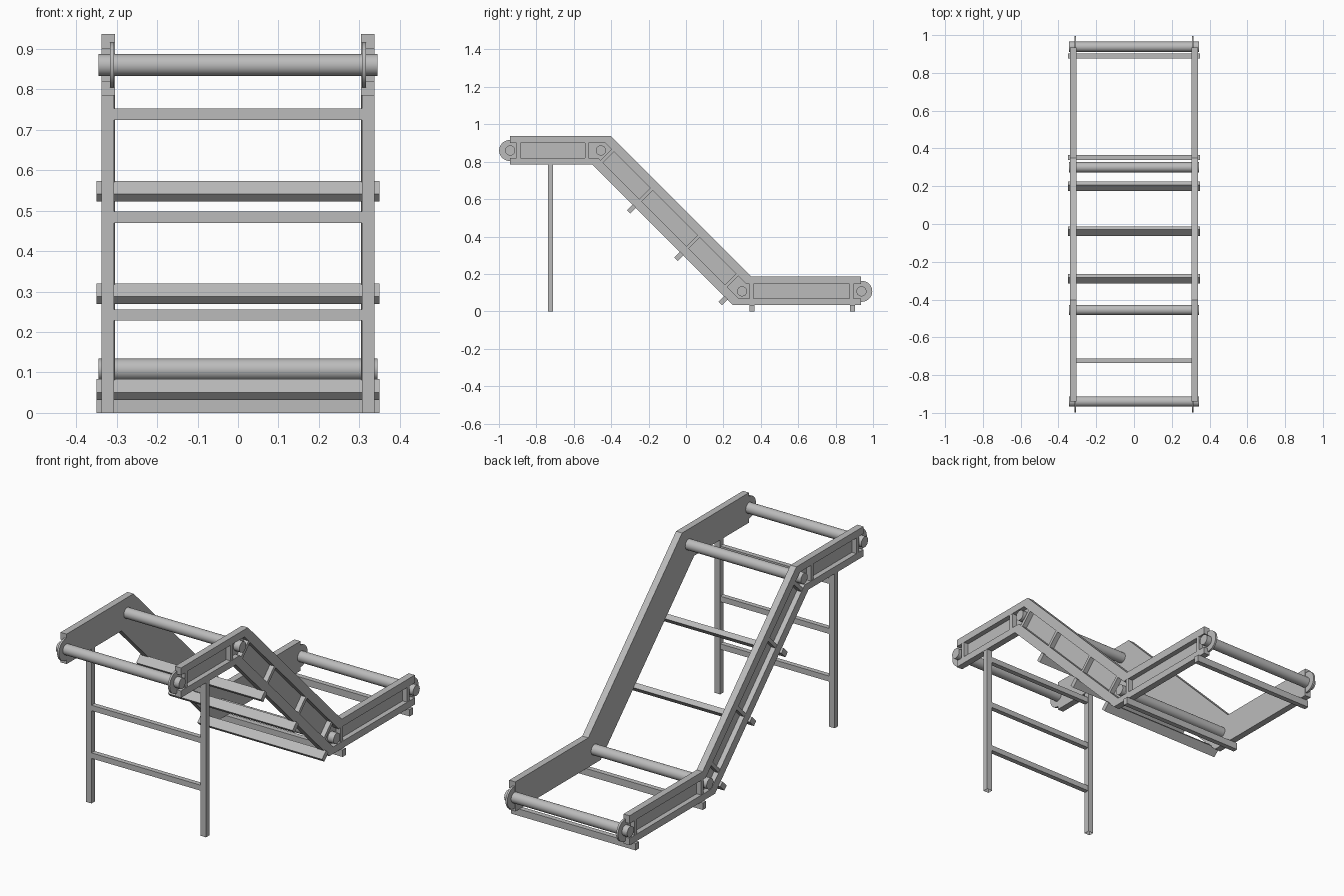
import bpy, bmesh, math

if "Cube" in bpy.data.objects:
    bpy.data.objects.remove(bpy.data.objects["Cube"])

steel = bpy.data.materials.new("light grey steel")
steel.diffuse_color = (0.5, 0.5, 0.5, 1)
steel.use_nodes = True
steel.node_tree.nodes["Principled BSDF"].inputs["Base Color"].default_value = steel.diffuse_color


def finish(name, bm, smooth=False):
    bmesh.ops.recalc_face_normals(bm, faces=bm.faces)
    mesh = bpy.data.meshes.new(name)
    bm.to_mesh(mesh)
    bm.free()
    mesh.materials.append(steel)
    ob = bpy.data.objects.new(name, mesh)
    bpy.context.collection.objects.link(ob)
    if smooth:
        bpy.context.view_layer.objects.active = ob
        ob.select_set(True)
        bpy.ops.object.shade_smooth_by_angle(angle=math.radians(30))
        ob.select_set(False)
    return ob


def prism(name, pts, x0, x1, smooth=False):
    """Extrude a side-view (y, z) outline from x0 to x1."""
    bm = bmesh.new()
    a = [bm.verts.new((x0, y, z)) for y, z in pts]
    b = [bm.verts.new((x1, y, z)) for y, z in pts]
    bm.faces.new(a)
    bm.faces.new(b[::-1])
    n = len(pts)
    for i in range(n):
        j = (i + 1) % n
        bm.faces.new((a[i], a[j], b[j], b[i]))
    return finish(name, bm, smooth)


def rect(y0, y1, z0, z1):
    return [(y0, z0), (y1, z0), (y1, z1), (y0, z1)]


def circle(y, z, r, n=32):
    return [(y + r * math.cos(2 * math.pi * i / n),
             z + r * math.sin(2 * math.pi * i / n)) for i in range(n)]


def slanted(t0, t1, p0, p1):
    """Rectangle along the 45 degree incline: t runs down it, p rises off it."""
    k = math.sqrt(0.5)
    return [(-0.4525 + k * (t + p), 0.8625 + k * (p - t))
            for t, p in ((t0, p0), (t1, p0), (t1, p1), (t0, p1))]


def both_sides(name, pts, x0, x1, smooth=False):
    for side, s in (("right", 1), ("left", -1)):
        prism(f"{name}_{side}", pts, s * x0, s * x1, smooth)


# Side rails: thin web with top and bottom flanges
IN, OUT = 0.304, 0.338
top_out = [(-0.94, 0.937), (-0.403, 0.937), (0.349, 0.185), (0.935, 0.185)]
top_in = [(-0.94, 0.90), (-0.431, 0.90), (0.324, 0.145), (0.935, 0.145)]
bot_in = [(-0.94, 0.82), (-0.469, 0.82), (0.281, 0.07), (0.935, 0.07)]
bot_out = [(-0.94, 0.785), (-0.50, 0.785), (0.25, 0.035), (0.935, 0.035)]
both_sides("rail_web", top_in + bot_in[::-1], IN, 0.312)
both_sides("rail_top_flange", top_out + top_in[::-1], IN, OUT)
both_sides("rail_bottom_flange", bot_in + bot_out[::-1], IN, OUT)

# Ribs dividing the rails into pockets
for i, (y, z0, z1) in enumerate(((-0.895, 0.82, 0.90), (-0.53, 0.82, 0.90),
                                 (0.35, 0.07, 0.145), (0.885, 0.07, 0.145))):
    both_sides(f"flat_rib_{i}", rect(y - 0.01, y + 0.01, z0, z1), IN, OUT - 0.001)
for i, t in enumerate((0.045, 0.338, 0.694, 0.985)):
    both_sides(f"incline_rib_{i}", slanted(t - 0.009, t + 0.009, -0.045, 0.045),
               IN, OUT - 0.001)

# Rounded bearing plates at the rail ends
for name, y, z in (("upper", -0.943, 0.86), ("lower", 0.94, 0.107)):
    both_sides(f"{name}_bearing_plate", circle(y, z, 0.056), 0.306, 0.316, True)

# Rollers
for i, (y, z) in enumerate(((-0.94, 0.86), (-0.455, 0.86),
                            (0.30, 0.107), (0.938, 0.107))):
    prism(f"roller_{i}", circle(y, z, 0.027), -0.345, 0.345, True)

# Cross bars under the incline and under the lower bed
for i, t in enumerate((0.337, 0.695, 1.03)):
    prism(f"incline_cross_bar_{i}", slanted(t - 0.013, t + 0.013, -0.131, -0.085),
          -0.35, 0.35)
for i, y in enumerate((0.352, 0.89)):
    prism(f"floor_bar_{i}", rect(y - 0.013, y + 0.013, 0, 0.035), -0.35, 0.35)

# Hollow legs, open at the floor
for side, s in (("right", 1), ("left", -1)):
    leg = prism(f"leg_{side}", rect(-0.738, -0.711, 0, 0.79), s * 0.306, s * 0.337)
    bm = bmesh.new()
    bm.from_mesh(leg.data)
    bm.faces.ensure_lookup_table()
    foot = min(bm.faces, key=lambda f: f.calc_center_median().z)
    bmesh.ops.inset_individual(bm, faces=[foot], thickness=0.004)
    for v in foot.verts:
        v.co.z = 0.75
    bm.to_mesh(leg.data)
    bm.free()

# Leg rungs
for i, z in enumerate((0.242, 0.484, 0.738)):
    prism(f"leg_rung_{i}", rect(-0.737, -0.712, z - 0.014, z + 0.014), -0.307, 0.307)
